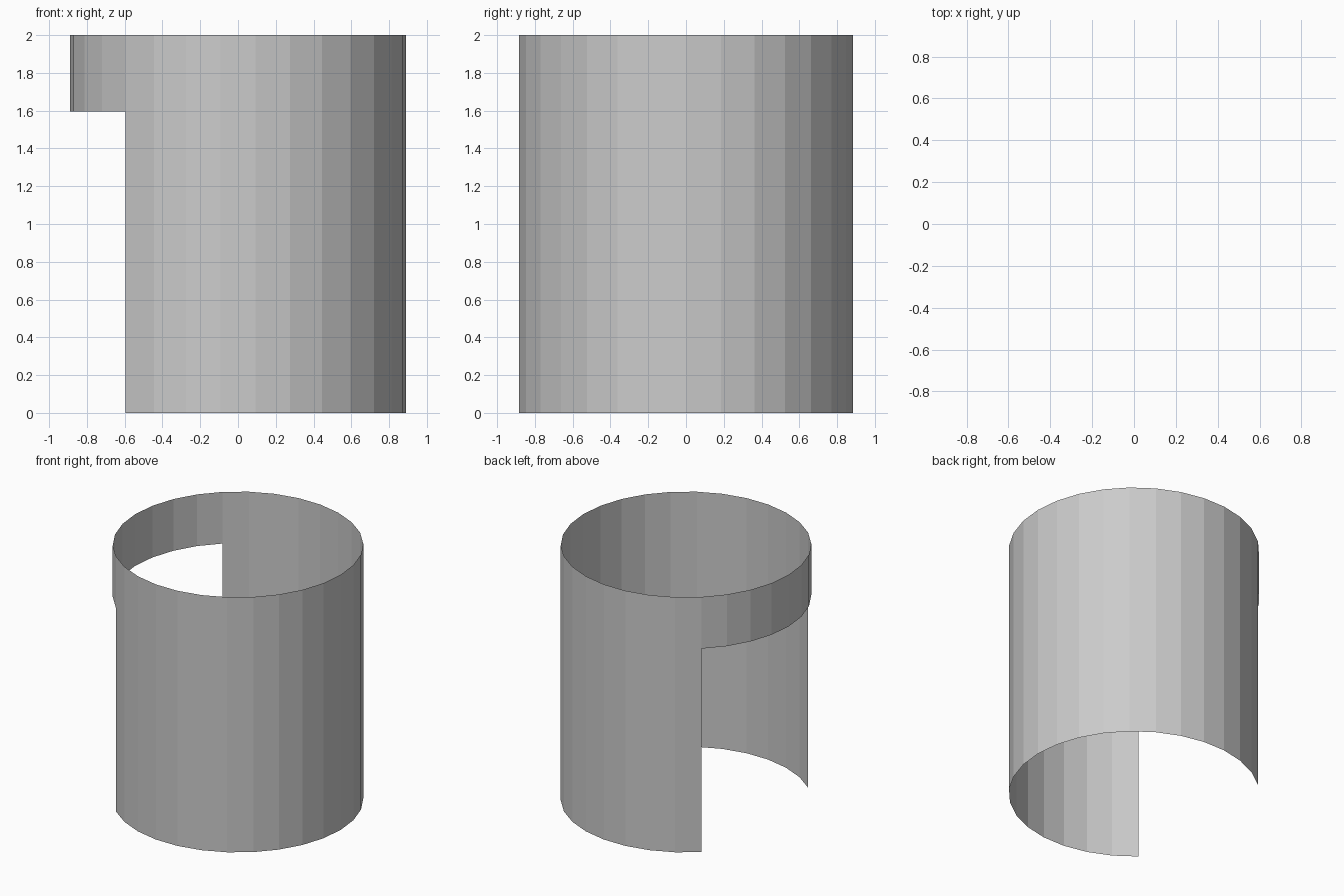
import bpy, bmesh
from math import cos, sin, tau

if "Cube" in bpy.data.objects:
    bpy.data.objects.remove(bpy.data.objects["Cube"])

SIDES, RADIUS = 30, 0.89
LEVELS = (0.0, 1.595, 2.0)
OPENING = range(11, 19)  # facets left out below the upper band, facing -x

bm = bmesh.new()

# Rings of the thin open tube
rings = [[bm.verts.new((RADIUS * cos(tau * i / SIDES), RADIUS * sin(tau * i / SIDES), z))
          for i in range(SIDES)] for z in LEVELS]

# Wall facets: full height, except over the doorway where only the band remains
for i in range(SIDES):
    j = (i + 1) % SIDES
    for level in (0, 1):
        if level == 0 and i in OPENING:
            continue
        low, high = rings[level], rings[level + 1]
        bm.faces.new((low[i], low[j], high[j], high[i]))

# Remove ring points left loose in the opening
bmesh.ops.delete(bm, geom=[v for v in bm.verts if not v.link_faces], context='VERTS')

mesh = bpy.data.meshes.new("tube_wall")
bm.to_mesh(mesh)
bm.free()
bpy.context.collection.objects.link(bpy.data.objects.new("tube_wall", mesh))
